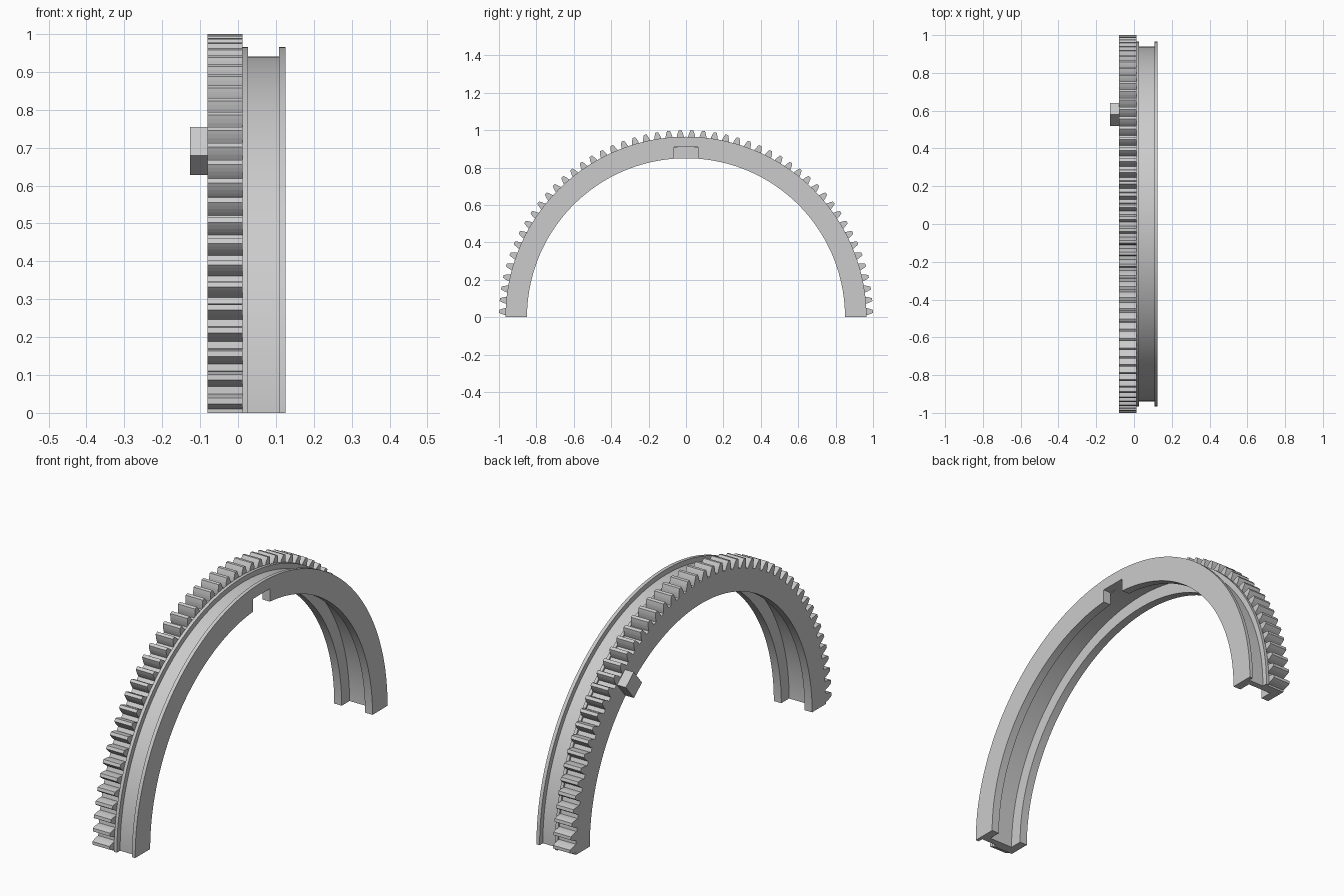
import bpy, bmesh, math
from mathutils import Matrix, Vector

if "Cube" in bpy.data.objects:
    bpy.data.objects.remove(bpy.data.objects["Cube"])

GREY = (0.6, 0.6, 0.6, 1)
grey = bpy.data.materials.new("plain grey")
grey.use_nodes = True
grey.diffuse_color = GREY
grey.node_tree.nodes["Principled BSDF"].inputs["Base Color"].default_value = GREY

TEETH = 50
PITCH = math.pi / TEETH
GEAR_LEFT, GEAR_RIGHT, RIM_RIGHT = -0.08, 0.012, 0.125
INNER, CHANNEL, GROOVE, FLANGE, ROOT = 0.85, 0.91, 0.94, 0.965, 0.956


def finish(name, bm):
    bmesh.ops.recalc_face_normals(bm, faces=bm.faces)
    mesh = bpy.data.meshes.new(name)
    bm.to_mesh(mesh)
    bm.free()
    mesh.materials.append(grey)
    obj = bpy.data.objects.new(name, mesh)
    bpy.context.collection.objects.link(obj)
    return obj


def box(name, size, matrix):
    bm = bmesh.new()
    bmesh.ops.create_cube(bm, size=1)
    bm.transform(matrix @ Matrix.Diagonal(Vector((*size, 1))))
    return finish(name, bm)


def polar(x, r, a):
    return Vector((x, r * math.cos(a), r * math.sin(a)))


# Half ring: channelled cross-section (x, radius) swept through a half turn
section = [
    (GEAR_LEFT, INNER), (GEAR_LEFT, ROOT), (GEAR_RIGHT, ROOT),
    (GEAR_RIGHT, FLANGE), (0.027, FLANGE), (0.027, GROOVE),
    (0.108, GROOVE), (0.108, FLANGE), (RIM_RIGHT, FLANGE),
    (RIM_RIGHT, INNER), (0.085, INNER), (0.085, CHANNEL),
    (-0.04, CHANNEL), (-0.04, INNER),
]
STEPS = TEETH * 4
bm = bmesh.new()
rings = [[bm.verts.new(polar(x, r, math.pi * i / STEPS)) for x, r in section]
         for i in range(STEPS + 1)]
for a, b in zip(rings, rings[1:]):
    for j in range(len(section)):
        k = (j + 1) % len(section)
        bm.faces.new((a[j], a[k], b[k], b[j]))
bm.faces.new(rings[0])
bm.faces.new(rings[-1])
ring = finish("half_ring", bm)

# Notch through the right inner lip at the crown
cutter = box("notch_cutter", (0.1, 0.13, 0.11), Matrix.Translation((0.134, 0, 0.855)))
cutter.hide_render = True
cut = ring.modifiers.new("notch", 'BOOLEAN')
cut.operation = 'DIFFERENCE'
cut.solver = 'EXACT'
cut.object = cutter
bpy.context.view_layer.objects.active = ring
ring.select_set(True)
bpy.ops.object.modifier_apply(modifier=cut.name)
bpy.data.objects.remove(cutter)
bpy.ops.object.shade_smooth_by_angle(angle=math.radians(30))

# Gear teeth: tapered flanks as (radius, half angle), extruded across the gear
flank = [(ROOT - 0.001, 0.0215), (0.968, 0.019), (0.98, 0.0157), (0.991, 0.0115), (1.0, 0.0075)]
outline = [(r, -a) for r, a in flank] + [(r, a) for r, a in reversed(flank)]
bm = bmesh.new()
for i in range(TEETH):
    mid = (i + 0.5) * PITCH
    left, right = [[bm.verts.new(polar(x, r, mid + a)) for r, a in outline]
                   for x in (GEAR_LEFT, GEAR_RIGHT)]
    bm.faces.new(left)
    bm.faces.new(right)
    for j in range(len(outline)):
        k = (j + 1) % len(outline)
        bm.faces.new((left[j], left[k], right[k], right[j]))
finish("gear_teeth", bm)

# Stop block on the left gear face, turned to follow the ring
angle = math.radians(50)
place = Matrix.Translation(polar(-0.101, 0.902, angle)) @ Matrix.Rotation(angle, 4, 'X')
box("stop_block", (0.052, 0.097, 0.08), place)
